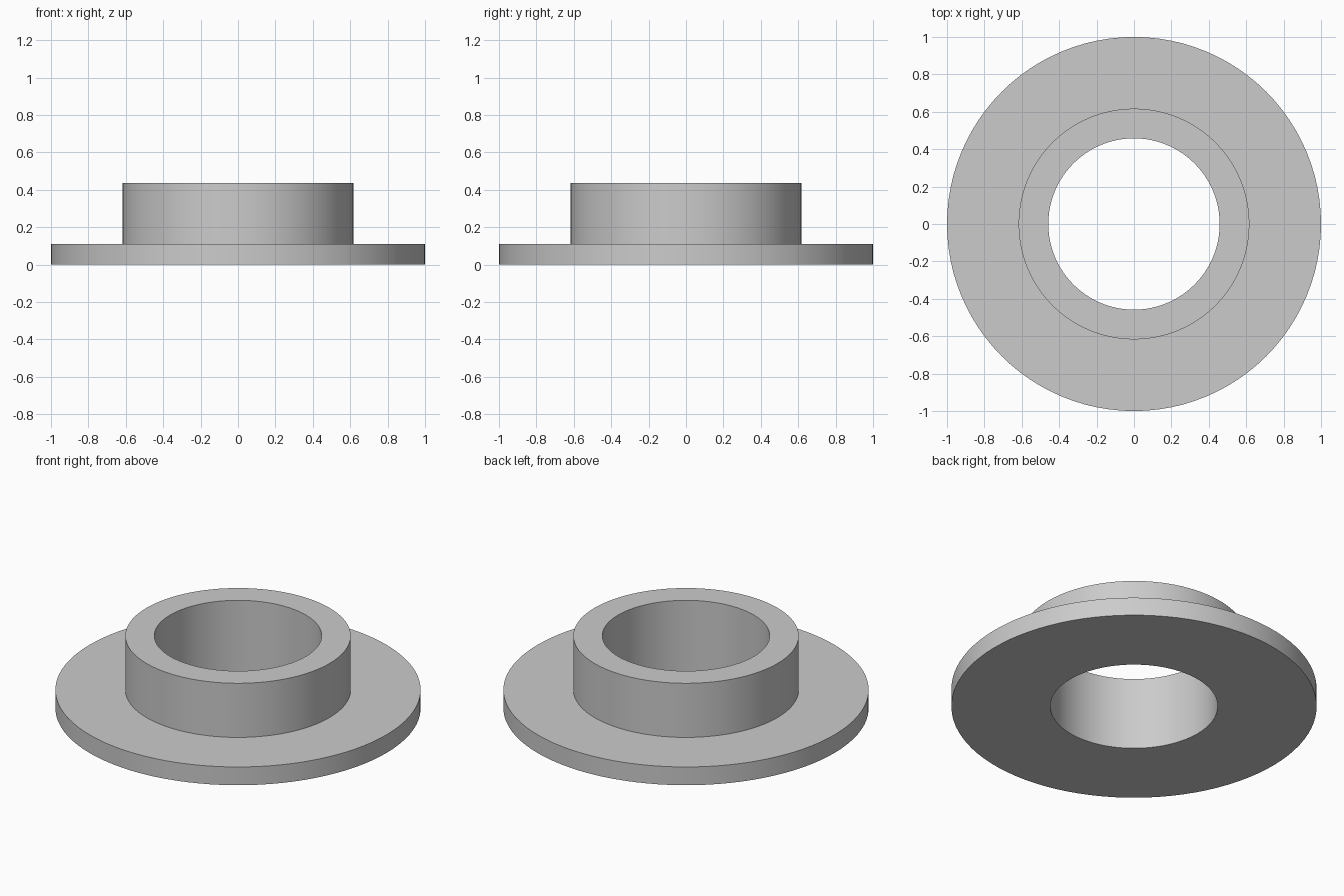
import bpy
import bmesh
import math
from mathutils import Matrix, Vector

cube = bpy.data.objects.get("Cube")
if cube:
    bpy.data.objects.remove(cube, do_unlink=True)

SIDES = 96
OUTER, HUB, BORE = 1.0, 0.617, 0.458
FLANGE_TOP, HUB_TOP = 0.11, 0.437

# Plain grey material
grey = bpy.data.materials.new("light grey")
grey.use_nodes = True
colour = (0.6, 0.6, 0.6, 1)
grey.diffuse_color = colour
grey.node_tree.nodes["Principled BSDF"].inputs["Base Color"].default_value = colour

# Closed cross-section of the flange, hub and bore: radius, height
profile = [(BORE, 0), (OUTER, 0), (OUTER, FLANGE_TOP),
           (HUB, FLANGE_TOP), (HUB, HUB_TOP), (BORE, HUB_TOP)]

# Turn the cross-section around the z axis
bm = bmesh.new()
verts = [bm.verts.new((r, 0, z)) for r, z in profile]
edges = [bm.edges.new((v, verts[(i + 1) % len(verts)])) for i, v in enumerate(verts)]
bmesh.ops.spin(bm, geom=verts + edges, cent=(0, 0, 0), axis=(0, 0, 1),
               angle=math.tau, steps=SIDES, use_merge=True)
bmesh.ops.remove_doubles(bm, verts=bm.verts, dist=0.0001)
bmesh.ops.recalc_face_normals(bm, faces=bm.faces)

mesh = bpy.data.meshes.new("flanged_bushing")
bm.to_mesh(mesh)
bm.free()
mesh.materials.append(grey)
bushing = bpy.data.objects.new("flanged_bushing", mesh)
bpy.context.collection.objects.link(bushing)

# Smooth round walls with crisp rims
bpy.ops.object.select_all(action="DESELECT")
bushing.select_set(True)
bpy.context.view_layer.objects.active = bushing
bpy.ops.object.shade_smooth_by_angle(angle=math.radians(30))
